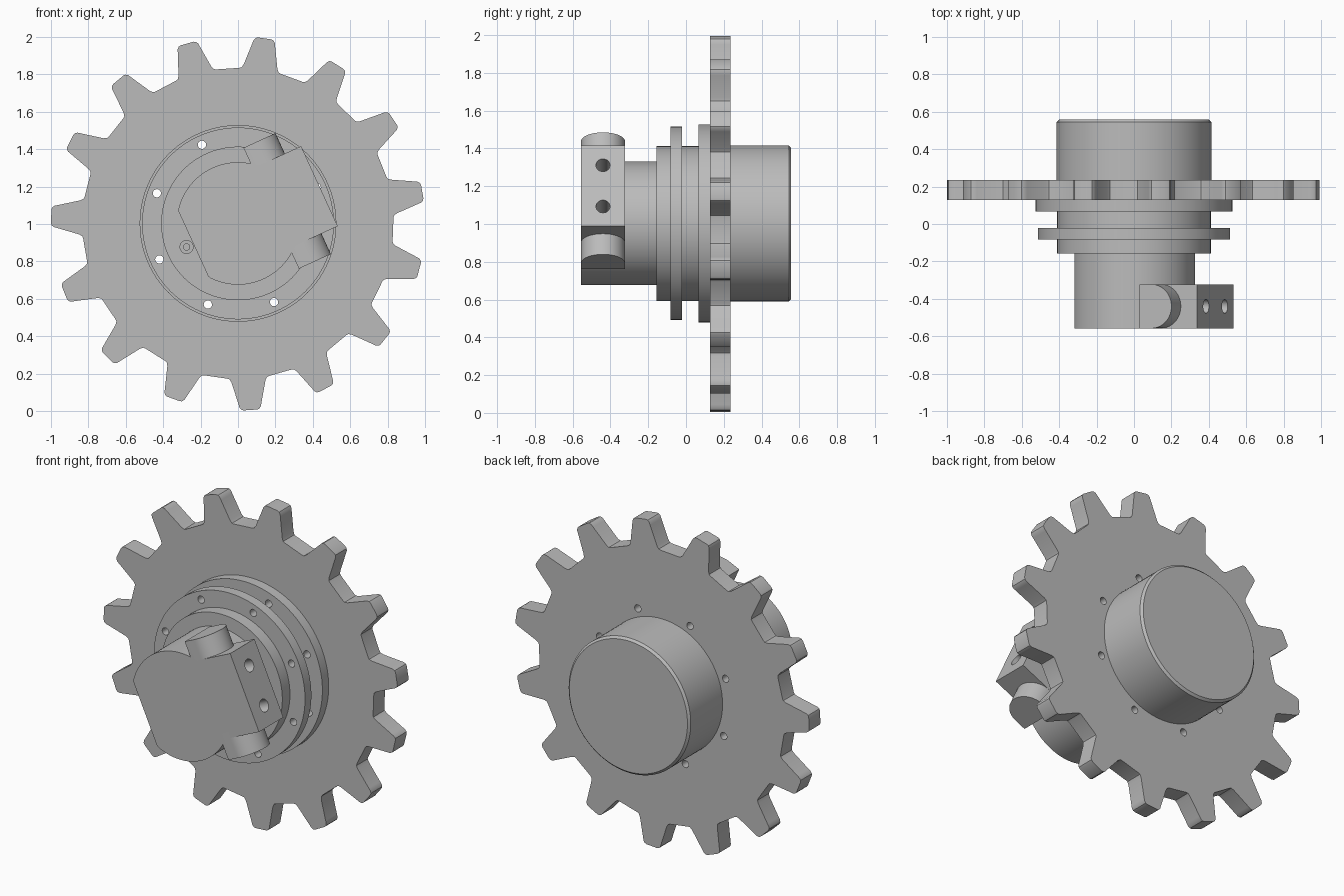
import bpy, bmesh
from math import sin, cos, pi, radians, hypot, atan2
from mathutils import Matrix, Vector

if "Cube" in bpy.data.objects:
    bpy.data.objects.remove(bpy.data.objects["Cube"], do_unlink=True)

steel = bpy.data.materials.new("steel grey")
grey = (0.5, 0.5, 0.5, 1)
steel.diffuse_color = grey
steel.use_nodes = True
steel.node_tree.nodes["Principled BSDF"].inputs["Base Color"].default_value = grey

TILT = radians(24.6)            # direction the clamp faces
CENTRE = Vector((0, 0, 1.003))
X, Y, Z = Vector((1, 0, 0)), Vector((0, 1, 0)), Vector((0, 0, 1))
OUT = Vector((cos(TILT), 0, sin(TILT)))
SIDE = Vector((-sin(TILT), 0, cos(TILT)))
FRONT_Y, CLAMP_Y = -0.557, -0.322
parts = []


def prism(name, points, c0, c1, axes=(X, Z, Y), keep=True):
    """Extrude a flat profile along the third axis, from c0 to c1."""
    a, b, c = axes
    bm = bmesh.new()
    ends = [[bm.verts.new(CENTRE + a * p + b * q + c * k) for p, q in points]
            for k in (c0, c1)]
    for ring in ends:
        bm.faces.new(ring)
    n = len(points)
    for i in range(n):
        j = (i + 1) % n
        bm.faces.new((ends[0][i], ends[0][j], ends[1][j], ends[1][i]))
    bmesh.ops.recalc_face_normals(bm, faces=bm.faces)
    mesh = bpy.data.meshes.new(name)
    bm.to_mesh(mesh)
    bm.free()
    mesh.materials.append(steel)
    ob = bpy.data.objects.new(name, mesh)
    bpy.context.collection.objects.link(ob)
    if keep:
        parts.append(ob)
    return ob


def circle(r, n=96, p=0, q=0):
    return [(p + r * cos(2 * pi * i / n), q + r * sin(2 * pi * i / n)) for i in range(n)]


def bake(ob):
    """Make the modifiers of an object permanent."""
    graph = bpy.context.evaluated_depsgraph_get()
    mesh = bpy.data.meshes.new_from_object(ob.evaluated_get(graph))
    ob.modifiers.clear()
    ob.data = mesh


def drill(ob, points, c0, c1, axes=(X, Z, Y)):
    cutter = prism("drill", points, c0, c1, axes, keep=False)
    cutter.hide_render = True
    mod = ob.modifiers.new("hole", 'BOOLEAN')
    mod.operation, mod.solver, mod.object = 'DIFFERENCE', 'EXACT', cutter
    bake(ob)
    bpy.data.objects.remove(cutter, do_unlink=True)


# Toothed wheel: one rounded tooth repeated around the rim
half_tooth = [(0.112, 0.823), (0.100, 0.828), (0.091, 0.845), (0.061, 0.965),
              (0.057, 0.982), (0.048, 0.994), (0.036, 0.998)]
tooth = [(-t, r) for t, r in half_tooth] + [(t, r) for t, r in reversed(half_tooth)]
TEETH = 15
outline = []
for k in range(TEETH):
    turn = radians(8.2) + 2 * pi * k / TEETH
    for t, r in tooth:
        ang, rad = turn + atan2(t, r), hypot(t, r)
        outline.append((rad * sin(ang), rad * cos(ang)))
wheel = prism("sprocket_wheel", outline, 0.127, 0.236)

# Stacked round body
drum = prism("rear_drum", circle(0.413), 0.15, 0.557)
bevel = drum.modifiers.new("rim", 'BEVEL')
bevel.width, bevel.segments, bevel.limit_method = 0.013, 1, 'ANGLE'
bevel.angle_limit = radians(60)
bake(drum)
flange = prism("wheel_flange", circle(0.525), 0.066, 0.127)
ring = prism("front_ring", circle(0.512), -0.083, -0.022)
neck = prism("neck", circle(0.41), -0.157, 0.1)

# Bolt holes through wheel, flange and ring
for k in range(8):
    a = TILT + k * pi / 4
    hole = circle(0.022, 20, 0.462 * cos(a), 0.462 * sin(a))
    for ob in (wheel, flange, ring):
        drill(ob, hole, -0.3, 0.4)

# Small counterbored hole beside the flat of the hub
for radius, depth in ((0.035, -0.145), (0.017, -0.1)):
    drill(neck, circle(radius, 24, -0.302, 0), -0.2, depth, (OUT, SIDE, Y))

# Hub with one flat side
hub_profile = [(max(p, -0.262), q) for p, q in circle(0.327, 120)]
hub_profile = [pt for pt in hub_profile if pt[0] > -0.262 or abs(pt[1]) > 0.185]
prism("front_hub", hub_profile, FRONT_Y, -0.157, (OUT, SIDE, Y))

# Clamp block with two screw holes
block = prism("clamp_block", [(0.1, -0.235), (0.478, -0.235), (0.478, 0.235), (0.1, 0.235)],
              FRONT_Y, CLAMP_Y, (OUT, SIDE, Y))
mid, rad = (FRONT_Y + CLAMP_Y) / 2, (CLAMP_Y - FRONT_Y) / 2
for s in (-1, 1):
    drill(block, circle(0.037, 32, s * 0.12, mid), 0.31, 0.6, (SIDE, Y, OUT))

# Rounded screw seats on both sides of the clamp
seat = [(0.195, mid - rad)]
seat += [(0.265 + rad * cos(a), mid + rad * sin(a))
         for a in (-pi / 2 + pi * i / 32 for i in range(33))]
seat += [(0.195, mid + rad)]
for name, s in (("upper_screw_seat", 1), ("lower_screw_seat", -1)):
    prism(name, seat, s * 0.2, s * 0.355, (OUT, Y, SIDE))

# Smooth round walls, keep edges sharp
for ob in bpy.context.view_layer.objects:
    ob.select_set(ob in parts)
bpy.context.view_layer.objects.active = wheel
bpy.ops.object.shade_smooth_by_angle(angle=radians(30))
